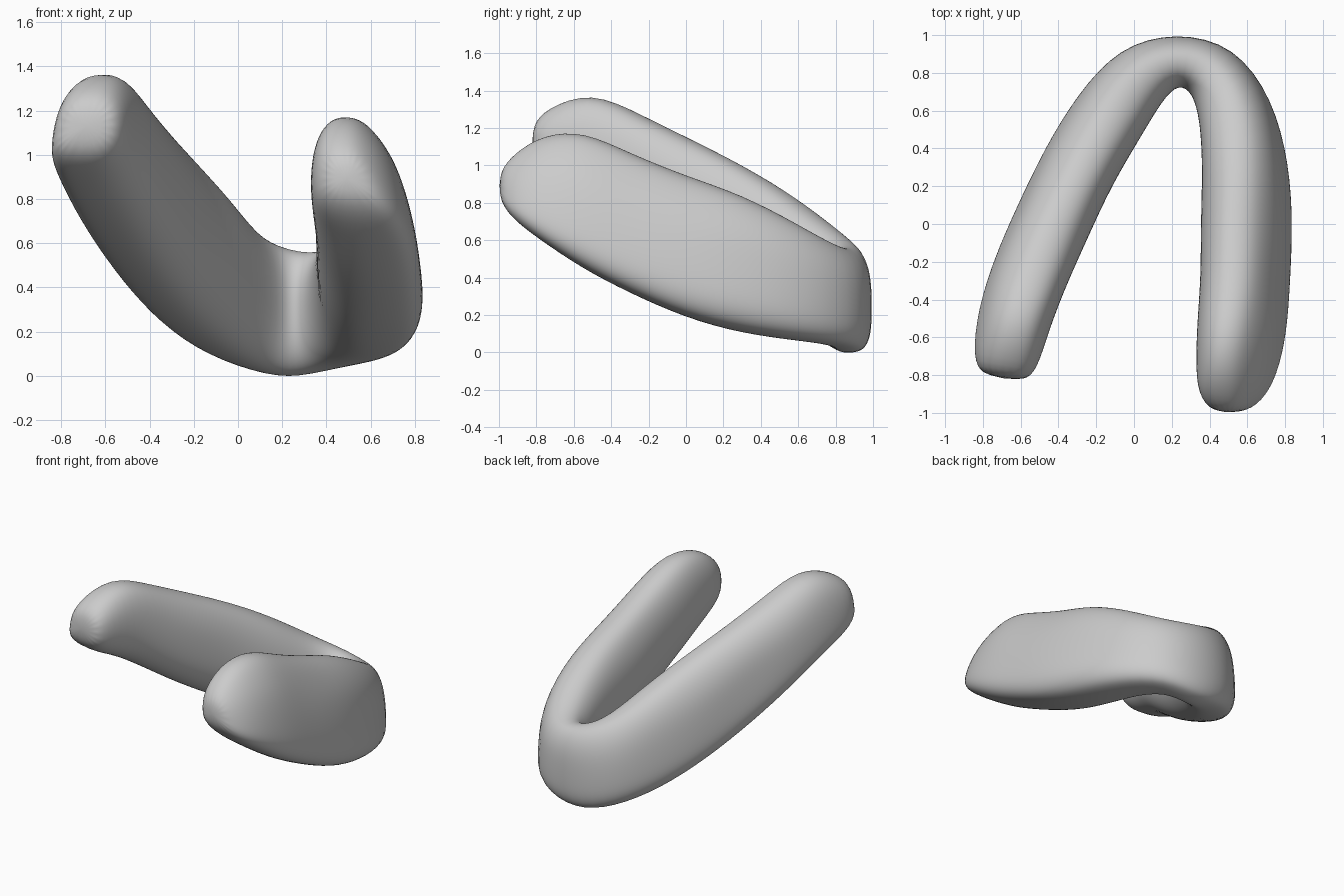
import bpy, bmesh, math
from mathutils import Vector, noise

cube = bpy.data.objects.get("Cube")
if cube:
    bpy.data.objects.remove(cube)

# One plain clay colour
clay = bpy.data.materials.new("grey clay")
clay.use_nodes = True
GREY = (0.6, 0.6, 0.6, 1)
clay.diffuse_color = GREY
clay.node_tree.nodes["Principled BSDF"].inputs["Base Color"].default_value = GREY

# Stations along the bent body: x, y, top, bottom, half width, outward lean of the lower outer edge
STATIONS = [
    (-.69, -.82, 1.22, 1.04, .11, .02),
    (-.68, -.74, 1.31, .94, .17, .03),
    (-.63, -.50, 1.40, .83, .19, .04),
    (-.54, -.25, 1.28, .65, .20, .04),
    (-.43, .00, 1.16, .47, .20, .04),
    (-.29, .30, 1.01, .29, .20, .04),
    (-.13, .57, .84, .13, .20, .03),
    (.04, .80, .65, .03, .18, .02),
    (.23, .88, .57, -.02, .14, .00),
    (.42, .82, .55, .03, .17, .02),
    (.54, .60, .69, .06, .20, .04),
    (.58, .30, .85, .10, .22, .06),
    (.58, .00, .95, .18, .23, .08),
    (.57, -.30, 1.07, .32, .22, .09),
    (.55, -.55, 1.19, .45, .22, .10),
    (.52, -.77, 1.17, .60, .20, .10),
    (.49, -.92, 1.07, .71, .16, .07),
    (.49, -1.0, .97, .82, .08, .02),
]
SIDES = 20


def section_point(a):
    """Oval with a squarer lower outer corner, as side and up in -1..1."""
    c, s = math.cos(a), math.sin(a)
    power = .6 if c > 0 and s < 0 else .85
    return math.copysign(abs(c) ** power, c), math.copysign(abs(s) ** power, s)


# Loft the sections along the path
bm = bmesh.new()
rings = []
for i, (x, y, top, bottom, half, lean) in enumerate(STATIONS):
    before = STATIONS[max(i - 1, 0)]
    after = STATIONS[min(i + 1, len(STATIONS) - 1)]
    along = Vector((after[0] - before[0], after[1] - before[1], 0)).normalized()
    outward = Vector((-along.y, along.x, 0))
    ring = []
    for k in range(SIDES):
        side, up = section_point(math.tau * k / SIDES)
        p = Vector((x, y, (top + bottom) / 2 + up * (top - bottom) / 2))
        shift = side * half - up * lean * (side + 1) / 2
        ring.append(bm.verts.new(p + outward * shift))
    rings.append(ring)
for r, s in zip(rings, rings[1:]):
    for k in range(SIDES):
        n = (k + 1) % SIDES
        bm.faces.new((r[k], r[n], s[n], s[k]))
bm.faces.new(rings[0])
bm.faces.new(rings[-1])
bmesh.ops.recalc_face_normals(bm, faces=bm.faces)

# Slight hand-moulded unevenness
bm.normal_update()
for v in bm.verts:
    v.co += v.normal * noise.noise(v.co * 4) * .01

mesh = bpy.data.meshes.new("bent_body")
bm.to_mesh(mesh)
bm.free()
mesh.materials.append(clay)
body = bpy.data.objects.new("bent_body", mesh)
bpy.context.collection.objects.link(body)
smooth = body.modifiers.new("smooth", 'SUBSURF')
smooth.levels = smooth.render_levels = 2
for poly in mesh.polygons:
    poly.use_smooth = True
